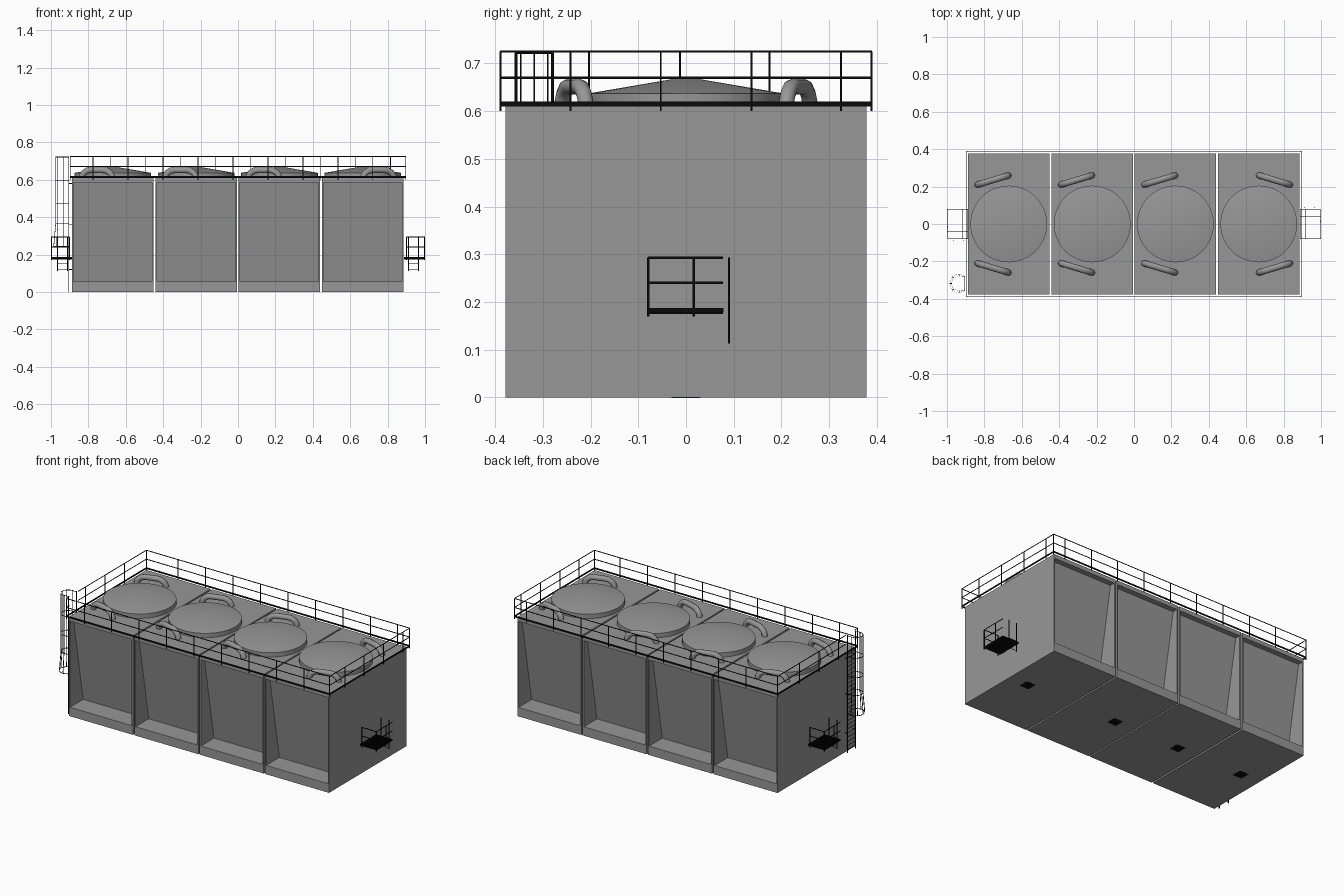
import bpy, bmesh, math
from mathutils import Vector

if "Cube" in bpy.data.objects:
    bpy.data.objects.remove(bpy.data.objects["Cube"])

black = bpy.data.materials.new("black_steel")
black.diffuse_color = (0.003, 0.003, 0.003, 1)
black.use_nodes = True
black.node_tree.nodes["Principled BSDF"].inputs["Base Color"].default_value = black.diffuse_color
grey = bpy.data.materials.new("dark_grey")
grey.diffuse_color = (0.31, 0.31, 0.31, 1)
grey.use_nodes = True
grey.node_tree.nodes["Principled BSDF"].inputs["Base Color"].default_value = grey.diffuse_color


def finish(name, bm, mat=grey, smooth=False):
    bmesh.ops.recalc_face_normals(bm, faces=bm.faces)
    me = bpy.data.meshes.new(name)
    bm.to_mesh(me)
    bm.free()
    ob = bpy.data.objects.new(name, me)
    bpy.context.collection.objects.link(ob)
    me.materials.append(mat)
    if smooth:
        bpy.context.view_layer.objects.active = ob
        ob.select_set(True)
        bpy.ops.object.shade_smooth_by_angle(angle=math.radians(40))
        ob.select_set(False)
    return ob


def box(bm, x0, x1, y0, y1, z0, z1):
    r = bmesh.ops.create_cube(bm, size=1)
    for v in r["verts"]:
        v.co = Vector(((x0 + x1) / 2 + v.co.x * (x1 - x0), (y0 + y1) / 2 + v.co.y * (y1 - y0),
                       (z0 + z1) / 2 + v.co.z * (z1 - z0)))


def beam(bm, a, b, t=0.005):
    """Upright square bar, or thin flat strip on edge when level."""
    a, b = Vector(a), Vector(b)
    d = b - a
    upright = abs(d.z) > d.length * 0.9
    q = d.to_track_quat('Z', 'Y')
    r = bmesh.ops.create_cube(bm, size=1)
    for v in r["verts"]:
        if upright:
            v.co = (a + b) / 2 + Vector((v.co.x * t, v.co.y * t, 0)) + d * v.co.z
        else:
            v.co = (a + b) / 2 + q @ Vector((v.co.x * t * 0.2, v.co.y * t, v.co.z * d.length))


def chain(bm, pts, t=0.005):
    for a, b in zip(pts, pts[1:]):
        beam(bm, a, b, t)


# tank units: recessed sloping front and back between thin end walls
half = [(0.378, 0), (0.378, 0.055), (0.25, 0.055), (0.345, 0.585), (0.378, 0.585), (0.378, 0.61)]
profile = half + [(-y, z) for y, z in reversed(half)]
W = 0.436
units = [(-0.67, 1), (-0.2235, 1), (0.2215, 1), (0.667, -1)]
for i, (cx, s) in enumerate(units):
    bm = bmesh.new()
    f = bm.faces.new([bm.verts.new((cx - W / 2 + 0.004, y, z)) for y, z in profile])
    r = bmesh.ops.extrude_face_region(bm, geom=[f])
    bmesh.ops.translate(bm, vec=(W - 0.008, 0, 0),
                        verts=[v for v in r["geom"] if isinstance(v, bmesh.types.BMVert)])
    for e in (-1, 1):
        a = cx + e * W / 2
        b = a - e * 0.008
        box(bm, min(a, b), max(a, b), -0.378, 0.378, 0, 0.61)
    finish(f"tank_unit_{i}", bm)

    # conical lid
    bm = bmesh.new()
    rings = []
    for z in (0.605, 0.637):
        rings.append([bm.verts.new((cx + 0.205 * math.cos(k * math.tau / 48),
                                    0.205 * math.sin(k * math.tau / 48), z)) for k in range(48)])
    tip = bm.verts.new((cx, 0, 0.672))
    for k in range(48):
        n = (k + 1) % 48
        bm.faces.new((rings[0][k], rings[0][n], rings[1][n], rings[1][k]))
        bm.faces.new((rings[1][k], rings[1][n], tip))
    finish(f"lid_{i}", bm, smooth=True)

    # bent pipe on each side of the lid
    for side in (-1, 1):
        cu = bpy.data.curves.new("pipe", 'CURVE')
        cu.dimensions = '3D'
        cu.bevel_depth = 0.017
        cu.bevel_resolution = 2
        cu.use_fill_caps = True
        path = [(0, 0.603), (0.002, 0.62), (0.012, 0.636), (0.032, 0.649), (0.05, 0.652),
                (0.116, 0.652), (0.134, 0.649), (0.154, 0.636), (0.164, 0.62), (0.166, 0.603)]
        sp = cu.splines.new('POLY')
        sp.points.add(len(path) - 1)
        for p, (u, z) in zip(sp.points, path):
            p.co = (cx + s * (-0.167 + u), side * (0.21 + 0.3 * u), z, 1)
        cu.materials.append(grey)
        ob = bpy.data.objects.new(f"pipe_{i}_{'front' if side < 0 else 'back'}", cu)
        bpy.context.collection.objects.link(ob)

    # bottom outlet cover
    bm = bmesh.new()
    ox = cx - s * 0.088
    box(bm, ox - 0.03, ox + 0.03, -0.03, 0.03, -0.0008, 0.001)
    finish(f"outlet_cover_{i}", bm, black)

# roof railing
bm = bmesh.new()
X, Y, G0, G1 = 0.897, 0.389, -0.36, -0.275
chain(bm, [(-X, -Y, 0.615), (X, -Y, 0.615), (X, Y, 0.615), (-X, Y, 0.615), (-X, -Y, 0.615)], 0.01)
for z in (0.67, 0.725):
    chain(bm, [(-X, G0, z), (-X, -Y, z), (X, -Y, z), (X, Y, z), (-X, Y, z), (-X, G1, z)])
posts = [(a * X, b * Y) for a in (-1, 1) for b in (-1, 1)]
posts += [(-0.775 + 0.187 * k, -Y) for k in range(9)] + [(-0.68 + 0.187 * k, Y) for k in range(9)]
posts += [(X, y) for y in (-0.242, -0.053, 0.137, 0.325)]
posts += [(-X, y) for y in (-0.203, -0.013, 0.175)]
for x, y in posts:
    beam(bm, (x, y, 0.60), (x, y, 0.725), 0.004)
finish("roof_railing", bm, black)

# tall ladder with safety cage
bm = bmesh.new()
LX, LY = -0.905, -0.318
for y in (-0.356, -0.28):
    beam(bm, (LX, y, 0), (LX, y, 0.725), 0.005)
    for z in (0.12, 0.36, 0.58):
        beam(bm, (LX, y, z), (-0.886, y, z), 0.004)
for k in range(24):
    beam(bm, (LX, -0.356, 0.02 + k * 0.0255), (LX, -0.28, 0.02 + k * 0.0255), 0.003)


def hoop(z, w):
    pts = [(LX, LY - 0.038, z)]
    for k in range(9):
        a = math.pi * k / 8
        pts.append((-0.935 - w * math.sin(a), LY - w * math.cos(a), z))
    return pts + [(LX, LY + 0.038, z)]


levels = [hoop(z, w) for z, w in ((0.245, 0.05), (0.365, 0.04), (0.475, 0.04), (0.595, 0.04), (0.722, 0.04))]
for h in levels:
    chain(bm, h, 0.004)
for k in (1, 3, 5, 7, 9):
    chain(bm, [h[k] for h in levels], 0.003)
finish("caged_ladder", bm, black)

# small end platforms; the left one is the right one turned half a circle
for name, s in (("right_platform", 1), ("left_platform", -1)):
    bm = bmesh.new()
    x0, x1, y0, y1 = 0.888, 0.998, -0.079, 0.078
    chain(bm, [(x0, y0, 0.183), (x1, y0, 0.183), (x1, y1, 0.183), (x0, y1, 0.183), (x0, y0, 0.183)], 0.009)
    for k in range(1, 20):
        y = y0 + (y1 - y0) * k / 20
        box(bm, x0, x1, y - 0.0001, y + 0.0001, 0.175, 0.186)
    for k in range(1, 8):
        x = x0 + (x1 - x0) * k / 8
        box(bm, x - 0.0001, x + 0.0001, y0, y1, 0.175, 0.185)
    for z in (0.24, 0.293):
        chain(bm, [(x0 + 0.012, y0, z), (x1, y0, z), (x1, y1, z)])
    for x, y in ((x0 + 0.012, y0), (x1, y0), (x1, 0.016)):
        beam(bm, (x, y, 0.17), (x, y, 0.293))
    # short access ladder
    for x in (0.912, 0.965):
        beam(bm, (x, 0.09, 0.113), (x, 0.09, 0.293), 0.004)
    for z in (0.12, 0.15, 0.18):
        beam(bm, (0.912, 0.09, z), (0.965, 0.09, z), 0.003)
    for v in bm.verts:
        v.co.x *= s
        v.co.y *= s
    finish(name, bm, black)
